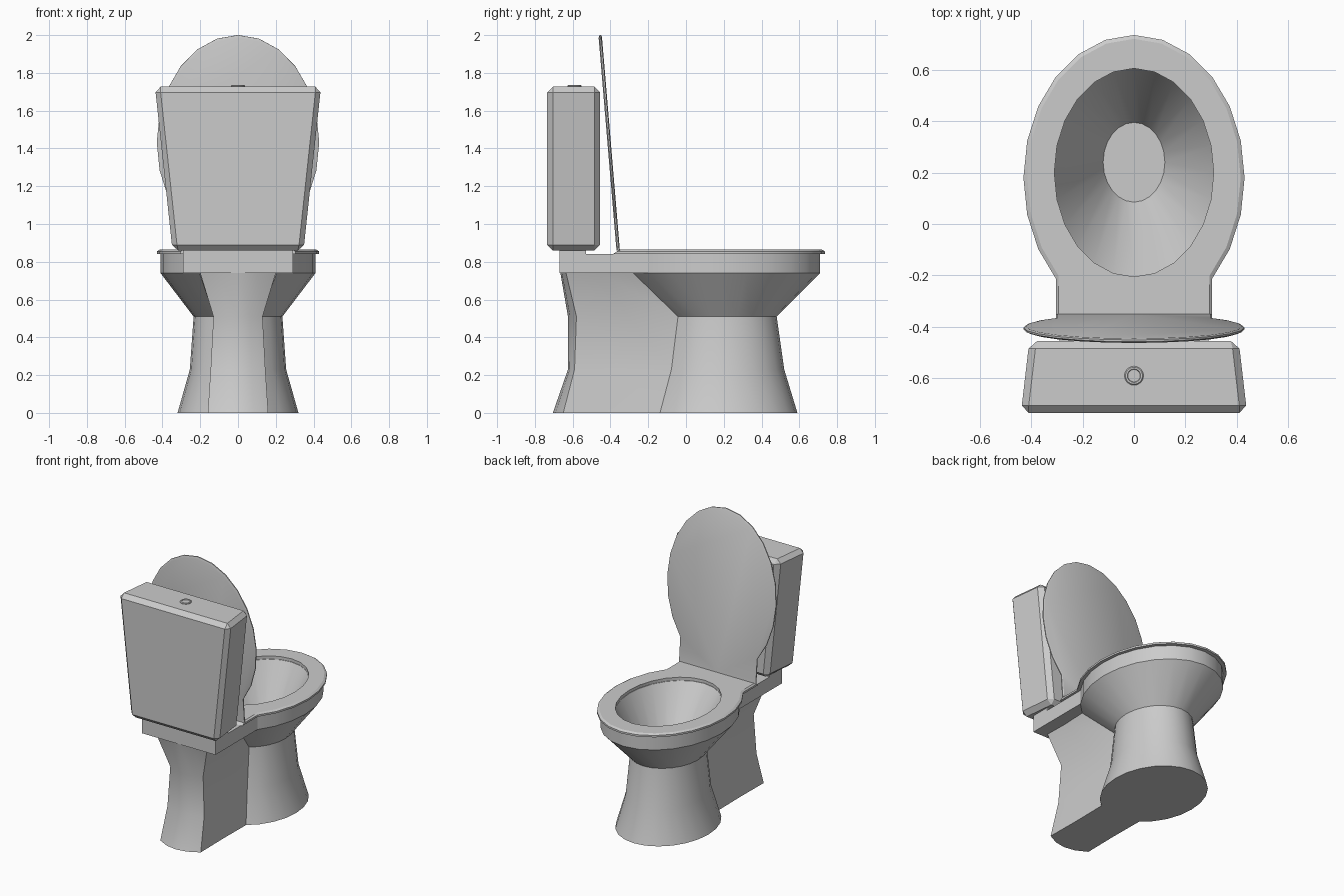
import bpy, bmesh
from math import sin, cos, radians
from mathutils import Matrix

if "Cube" in bpy.data.objects:
    bpy.data.objects.remove(bpy.data.objects["Cube"])


def finish(name, bm, smooth=True):
    bmesh.ops.recalc_face_normals(bm, faces=bm.faces)
    me = bpy.data.meshes.new(name)
    bm.to_mesh(me)
    bm.free()
    ob = bpy.data.objects.new(name, me)
    bpy.context.collection.objects.link(ob)
    if smooth:
        bpy.ops.object.select_all(action='DESELECT')
        ob.select_set(True)
        bpy.context.view_layer.objects.active = ob
        bpy.ops.object.shade_smooth_by_angle(angle=radians(30))
    return ob


def loft(name, rings, cap_start=False, cap_end=False, closed=False):
    """Skin rings given as (outline, z)."""
    bm = bmesh.new()
    loops = [[bm.verts.new((x, y, z)) for x, y in pts] for pts, z in rings]
    pairs = list(zip(loops, loops[1:]))
    if closed:
        pairs.append((loops[-1], loops[0]))
    n = len(loops[0])
    for a, b in pairs:
        for i in range(n):
            j = (i + 1) % n
            bm.faces.new((a[i], a[j], b[j], b[i]))
    if cap_start:
        bm.faces.new(loops[0])
    if cap_end:
        bm.faces.new(loops[-1])
    return finish(name, bm)


def mirrored(half):
    """Close a half outline whose first and last points lie on x = 0."""
    return half + [(-x, y) for x, y in half[-2:0:-1]]


def ellipse_half(a, b, cy, last):
    return [(a * cos(radians(t)), cy + b * sin(radians(t))) if t < 90 else (0, cy + b)
            for t in range(90, last - 1, -15)]


def oval(a, b, cy):
    half = ellipse_half(a, b, cy, -90)
    half[-1] = (0, cy - b)
    return mirrored(half)


def squared_oval(a, b, cy, rear):
    """Oval with straight sides running back to a flat rear edge."""
    half = ellipse_half(a, b, cy, -45)
    w = half[-1][0]
    return mirrored(half + [(w, rear), (w / 2, rear), (0, rear)])


def foot_outline(a, b, cy, w, corner, back):
    """Pedestal section: oval front, narrow neck, bowed back."""
    half = ellipse_half(a, b, cy, -60)
    mid = corner + 0.75 * (back - corner)
    return mirrored(half + [(w * 0.98, (half[-1][1] + corner) / 2),
                            (w, corner), (w / 2, mid), (0, back)])


# Pedestal
loft("pedestal", [
    (foot_outline(0.32, 0.39, 0.20, 0.16, -0.65, -0.705), 0),
    (foot_outline(0.255, 0.32, 0.20, 0.145, -0.59, -0.625), 0.23),
    (foot_outline(0.235, 0.28, 0.20, 0.13, -0.58, -0.625), 0.51),
    (foot_outline(0.41, 0.53, 0.18, 0.20, -0.635, -0.665), 0.74),
], cap_start=True)

# Rim slab with the basin sunk into it
rim = squared_oval(0.41, 0.53, 0.18, -0.67)
loft("rim_and_basin", [
    (oval(0.30, 0.395, 0.20), 0.74), (rim, 0.74), (rim, 0.84),
    (oval(0.31, 0.405, 0.20), 0.84), (oval(0.12, 0.155, 0.24), 0.45),
], cap_end=True)

# Seat ring
hole = oval(0.31, 0.405, 0.20)
loft("seat", [
    (hole, 0.842), (squared_oval(0.43, 0.555, 0.18, -0.385), 0.842),
    (squared_oval(0.43, 0.555, 0.18, -0.365), 0.855),
    (squared_oval(0.415, 0.54, 0.18, -0.355), 0.864), (hole, 0.864),
], closed=True)

# Raised lid, modelled flat from the hinge line and tipped up
lid = loft("lid", [
    (squared_oval(0.42, 0.56, 0.575, 0.0), 0.0),
    (squared_oval(0.43, 0.57, 0.575, 0.0), 0.005),
    (squared_oval(0.43, 0.57, 0.575, 0.0), 0.012),
    (squared_oval(0.415, 0.555, 0.575, 0.0), 0.018),
], cap_start=True, cap_end=True)
lid.matrix_world = Matrix.Translation((0, -0.35, 0.86)) @ Matrix.Rotation(radians(94.8), 4, 'X')


# Tapered boxes: (half width at back, at front, z) for bottom and top
def tapered_box(name, levels, y_back, y_front, bevel):
    bm = bmesh.new()
    loops = [[bm.verts.new(p) for p in ((-wb, y_back, z), (wb, y_back, z),
                                        (wf, y_front, z), (-wf, y_front, z))]
             for wb, wf, z in levels]
    lo, hi = loops
    bm.faces.new(lo)
    bm.faces.new(hi)
    for i in range(4):
        j = (i + 1) % 4
        bm.faces.new((lo[i], lo[j], hi[j], hi[i]))
    bmesh.ops.recalc_face_normals(bm, faces=bm.faces)
    if bevel:
        bmesh.ops.bevel(bm, geom=bm.edges[:], offset=bevel, segments=1, affect='EDGES')
    finish(name, bm, smooth=False)


tapered_box("tank", ((0.35, 0.32, 0.86), (0.443, 0.41, 1.727)), -0.735, -0.455, 0.03)
tapered_box("tank_ledge", ((0.29, 0.29, 0.80), (0.29, 0.29, 0.862)), -0.67, -0.53, 0)

# Flush button: collar with a sunken cap
loft("flush_button", [
    (oval(r, r, -0.59), z) for r, z in
    ((0.037, 1.72), (0.037, 1.731), (0.033, 1.735), (0.026, 1.735), (0.024, 1.731))
], cap_end=True)
